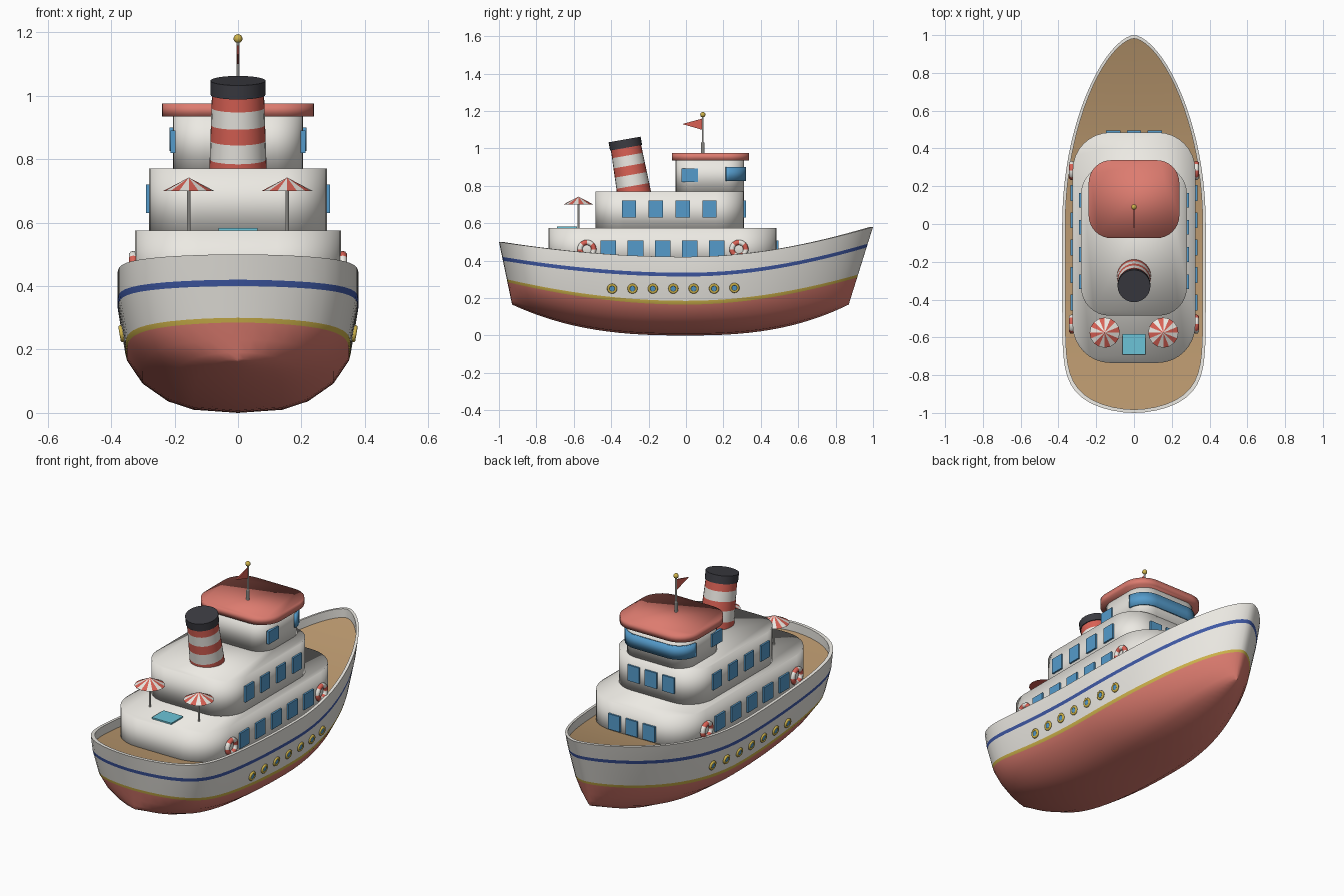
import bpy, bmesh, math
from mathutils import Matrix

if "Cube" in bpy.data.objects:
    bpy.data.objects.remove(bpy.data.objects["Cube"])

COL = dict(white=(.84, .82, .77), red=(.70, .12, .09), salmon=(.72, .20, .16), deck=(.50, .32, .16),
           blue=(.05, .10, .38), yellow=(.62, .45, .07), glass=(.09, .33, .60), pool=(.15, .55, .68),
           black=(.045, .045, .055))
MAT = {}
for k, c in COL.items():
    MAT[k] = bpy.data.materials.new(k)
    MAT[k].diffuse_color = (*c, 1)


def finish(name, bm, mats, angle=35, loc=(0, 0, 0), rot=(0, 0, 0), normals=True):
    if normals:
        bmesh.ops.recalc_face_normals(bm, faces=bm.faces)
    me = bpy.data.meshes.new(name)
    bm.to_mesh(me)
    bm.free()
    for m in mats:
        me.materials.append(MAT[m])
    if angle:
        me.shade_smooth()
        if angle < 180:
            me.set_sharp_from_angle(angle=math.radians(angle))
    ob = bpy.data.objects.new(name, me)
    ob.location, ob.rotation_euler = loc, rot
    bpy.context.collection.objects.link(ob)
    return ob


def loft(name, rows, bands, closed=False, caps=False, **kw):
    """Skin a list of point rows; bands[j] is the colour between point j and j+1 (or row bands if closed)."""
    bm = bmesh.new()
    mats = list(dict.fromkeys(bands))
    vs = [[bm.verts.new(p) for p in r] for r in rows]
    n = len(rows[0])
    for i in range(len(rows) - 1):
        for j in range(n if closed else n - 1):
            k = (j + 1) % n
            f = bm.faces.new((vs[i][j], vs[i][k], vs[i + 1][k], vs[i + 1][j]))
            f.material_index = mats.index(bands[i if closed else j])
    if caps:
        bm.faces.new(vs[0]).material_index = mats.index(bands[0])
        bm.faces.new(vs[-1]).material_index = mats.index(bands[-1])
    bmesh.ops.remove_doubles(bm, verts=bm.verts, dist=1e-5)
    return finish(name, bm, mats, **kw)


def lathe(name, profile, bands, n=24, **kw):
    rows = [[(r * math.cos(2 * math.pi * i / n), r * math.sin(2 * math.pi * i / n), z) for i in range(n)]
            for r, z in profile]
    return loft(name, rows, bands, closed=True, caps=True, **kw)


def box(name, mat, loc, size):
    bm = bmesh.new()
    bmesh.ops.create_cube(bm, size=1, matrix=Matrix.Diagonal((*size, 1)))
    return finish(name, bm, [mat], angle=0, loc=loc)


def outline(hw, y0, y1, r, n=8):
    pts = []
    for q, (cx, cy) in enumerate([(hw - r, y1 - r), (r - hw, y1 - r), (r - hw, y0 + r), (hw - r, y0 + r)]):
        for i in range(n + 1):
            a = math.pi / 2 * (q + i / n)
            pts.append((cx + r * math.cos(a), cy + r * math.sin(a)))
    return pts


def block(name, mat, hw, y0, y1, r, z0, z1):
    pts = outline(hw, y0, y1, r)
    return loft(name, [[(x, y, z) for x, y in pts] for z in (z0, z1)], [mat], closed=True, caps=True, angle=180)


def ring(name, loc, rot, major, minor, colours, arcs=1):
    bpy.ops.mesh.primitive_torus_add(major_radius=major, minor_radius=minor, major_segments=24,
                                     minor_segments=10, location=loc, rotation=rot)
    ob = bpy.context.object
    ob.name = name
    for c in colours:
        ob.data.materials.append(MAT[c])
    for p in ob.data.polygons:
        a = math.atan2(p.center.y, p.center.x) % (2 * math.pi)
        p.material_index = int(a / (2 * math.pi) * arcs) % len(colours)
    ob.data.shade_smooth()


# Hull: sheer levels (mid height, bow rise, stern rise, half width) and bottom section fractions
LEVELS = [(.42, .16, .08, .38), (.335, .155, .085, .38), (.315, .155, .085, .377),
          (.185, .14, .115, .355), (.165, .145, .12, .35)]
BOTTOM = [(.86, .56), (.63, .22), (.4, .06), (0, 0)]


def plan(s):
    return max(0, 1 - s * s) ** .6 if s > 0 else max(0, 1 - abs(s) ** 10) ** .55


def along(s, z):
    f = max(z - .165, 0)
    return s * (.87 + .313 * f if s > 0 else .93 + .209 * f)


def height(s, level):
    return level[0] + (level[1] if s > 0 else level[2]) * s * s


hull_rows, deck_rows = [], []
N = 40
for i in range(N + 1):
    s = math.sin(math.pi / 2 * (2 * i / N - 1))
    w = plan(s) if 0 < i < N else 0
    top = height(s, LEVELS[0])
    yi = along(s, top) * .982
    half = [(w * .363, yi, top - .05), (w * .363, yi, top)]
    for lv in LEVELS:
        z = height(s, lv)
        half.append((w * lv[3], along(s, z), z))
    keel, water = .165 * abs(s) ** 2.6, half[-1][2]
    for fw, fz in BOTTOM:
        z = keel + fz * (water - keel)
        half.append((w * .35 * fw, along(s, z), z))
    hull_rows.append(half + [(-x, y, z) for x, y, z in half[-2::-1]])
    deck_rows.append([(w * .363, yi, top - .05), (0, yi, top - .05), (-w * .363, yi, top - .05)])
side = ['white', 'white', 'white', 'blue', 'white', 'yellow'] + ['salmon'] * 4
loft('hull', hull_rows, side + side[::-1], angle=50)
loft('deck', deck_rows, ['deck', 'deck'])

# Superstructure tiers
block('lower_cabin', 'white', .325, -.735, .485, .2, .36, .575)
block('upper_cabin', 'white', .28, -.485, .31, .15, .56, .77)
block('bridge', 'white', .205, -.055, .31, .1, .76, .95)
block('bridge_roof', 'salmon', .24, -.075, .338, .12, .935, .975)

# Windows
for sx in (-1, 1):
    for k in range(5):
        box('lower_window', 'glass', (sx * .325, -.415 + .145 * k, .464), (.02, .084, .088))
    for k in range(4):
        box('upper_window', 'glass', (sx * .28, -.305 + .1435 * k, .675), (.02, .077, .09))
    box('bridge_window', 'glass', (sx * .205, .02, .855), (.016, .09, .072))
for x in (-.11, 0, .11):
    box('lower_bow_window', 'glass', (x, .485, .464), (.075, .02, .088))
    box('upper_bow_window', 'glass', (x, .31, .675), (.075, .02, .09))
arc = outline(.21, -.06, .315, .105)[:18]
arc = [(.21, .213)] + arc[1:-1] + [(-.21, .213)]
band = loft('windshield', [[(x, y, z) for x, y in arc] for z in (.825, .9)], ['glass'] * (len(arc) - 1))
mod = band.modifiers.new('thickness', 'SOLIDIFY')
mod.thickness, mod.offset = .012, 0

# Funnel
lathe('funnel', [(.091, 0), (.0893, .055), (.0893, .055), (.0872, .115), (.0855, .165), (.0835, .22), (.082, .27)],
      ['red', 'red', 'white', 'red', 'white', 'red'], loc=(0, -.275, .745), rot=(math.radians(10), 0, 0))
lathe('funnel_cap', [(.087, .262), (.087, .307)], ['black'], loc=(0, -.275, .745), rot=(math.radians(10), 0, 0))

# Mast, ball and pennant
lathe('mast', [(.009, .97), (.009, 1.03), (.005, 1.035), (.005, 1.17)], ['white'] * 3, n=10, loc=(0, .09, 0))
bm = bmesh.new()
bmesh.ops.create_uvsphere(bm, u_segments=16, v_segments=10, radius=.014)
finish('mast_ball', bm, ['yellow'], loc=(0, .09, 1.18))
loft('pennant', [[(x, .09, 1.16), (x, -.02, 1.13), (x, .09, 1.098)] for x in (-.003, .003)], ['red'],
     closed=True, caps=True, angle=0)

# Sun umbrellas and pool
for x in (-.155, .155):
    lathe('umbrella_pole', [(.005, .57), (.005, .735)], ['white'], n=10, loc=(x, -.575, 0))
    bm = bmesh.new()
    bmesh.ops.create_cone(bm, cap_ends=True, segments=16, radius1=.08, radius2=0, depth=.042)
    for f in bm.faces:
        c = f.calc_center_median()
        f.material_index = int((math.atan2(c.y, c.x) % (2 * math.pi)) / (math.pi / 8)) % 2
    finish('umbrella_canopy', bm, ['red', 'white'], angle=0, loc=(x, -.575, .721))
box('pool', 'pool', (0, -.637, .576), (.124, .107, .014))

# Life rings and portholes on both sides
for sx in (-1, 1):
    for y in (-.53, .283):
        ring('life_ring', (sx * .33, y, .46), (0, sx * math.pi / 2, 0), .037, .014, ['red', 'white'], 8)
    for k in range(7):
        y = -.395 + .109 * k
        loc = (sx * .367 * plan(y / .95), y, .25 + .004 * (k == 6))
        rot = (0, sx * math.radians(100), 0)
        ring('porthole_rim', loc, rot, .02, .007, ['yellow'])
        lathe('porthole_glass', [(.02, -.004), (.02, .004)], ['glass'], n=20, loc=loc, rot=rot)

for m in bpy.data.materials:
    if m.users and not m.is_grease_pencil:
        m.use_nodes = True
        m.node_tree.nodes["Principled BSDF"].inputs["Base Color"].default_value = m.diffuse_color
